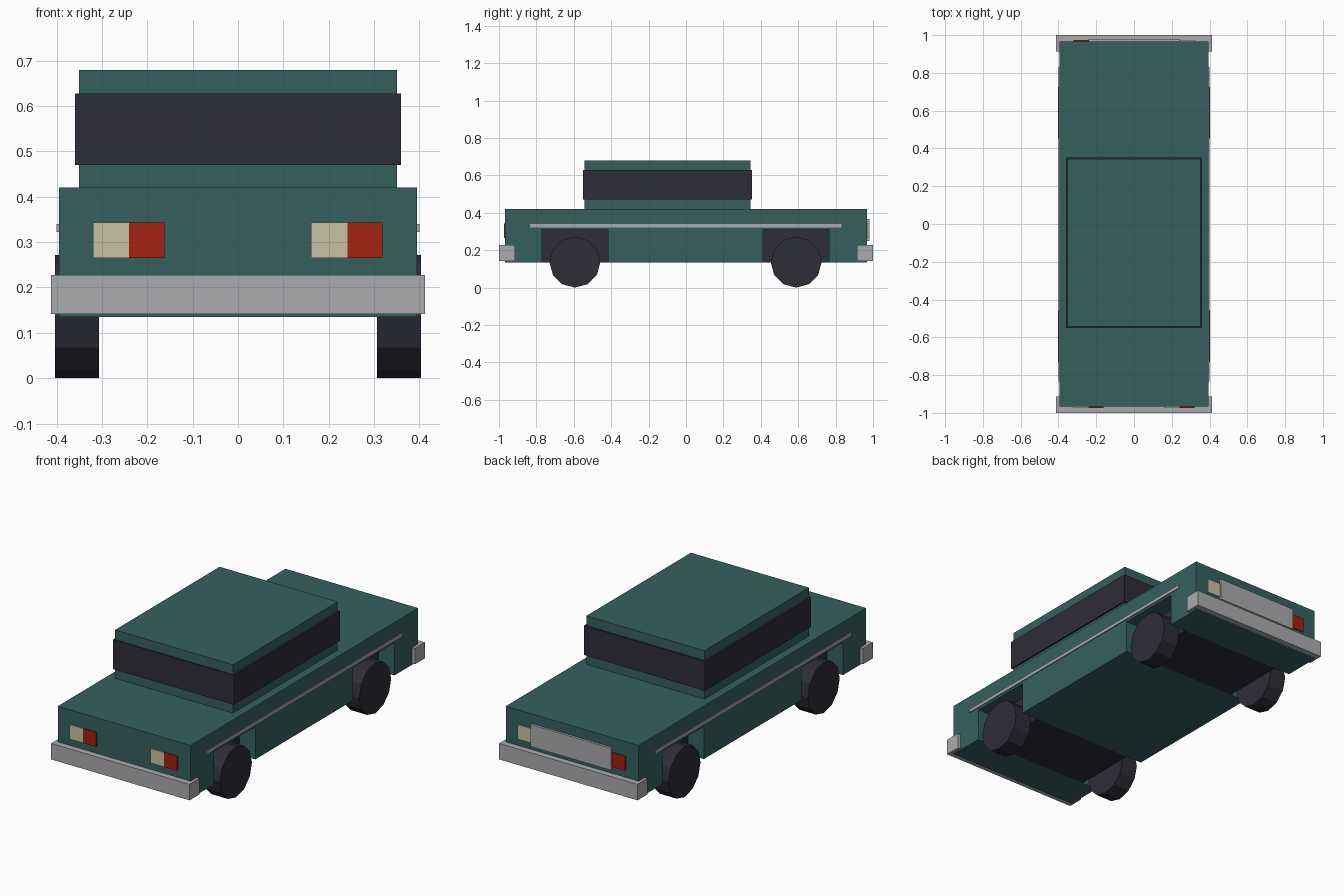
import bpy, bmesh, math
from mathutils import Matrix

if "Cube" in bpy.data.objects:
    bpy.data.objects.remove(bpy.data.objects["Cube"])


def material(name, rgb):
    m = bpy.data.materials.new(name)
    m.diffuse_color = (*rgb, 1)
    m.use_nodes = True
    m.node_tree.nodes["Principled BSDF"].inputs["Base Color"].default_value = m.diffuse_color
    return m


TEAL = material("teal_paint", (0.036, 0.118, 0.114))
DARK = material("dark_glass_and_rubber", (0.027, 0.026, 0.038))
GREY = material("grey_trim", (0.41, 0.41, 0.43))
CREAM = material("cream_lamp", (0.59, 0.53, 0.37))
RED = material("red_lamp", (0.36, 0.015, 0.005))


def finish(name, bm, mat):
    bmesh.ops.recalc_face_normals(bm, faces=bm.faces)
    me = bpy.data.meshes.new(name)
    bm.to_mesh(me)
    bm.free()
    me.materials.append(mat)
    ob = bpy.data.objects.new(name, me)
    bpy.context.collection.objects.link(ob)
    return ob


def box(name, x, y, z, mat):
    """Box from (min, max) ranges on each axis."""
    bm = bmesh.new()
    size = Matrix.Diagonal((x[1] - x[0], y[1] - y[0], z[1] - z[0], 1))
    mid = Matrix.Translation((sum(x) / 2, sum(y) / 2, sum(z) / 2))
    bmesh.ops.create_cube(bm, size=1, matrix=mid @ size)
    return finish(name, bm, mat)


def wheel(name, x, y):
    # twelve-sided, with a corner touching the ground
    bm = bmesh.new()
    place = Matrix.Translation((x, y, 0.136)) @ Matrix.Rotation(math.pi / 2, 4, 'Y')
    bmesh.ops.create_cone(bm, cap_ends=True, segments=12, radius1=0.136,
                          radius2=0.136, depth=0.097, matrix=place)
    return finish(name, bm, DARK)


# lower body: side profile with two wheel notches, extruded across the width
LOW, HIGH, ARCH = 0.135, 0.42, 0.31
WELLS = [(-0.77, -0.417), (0.412, 0.765)]
profile = [(-0.967, HIGH), (-0.967, LOW)]
for a, b in WELLS:
    profile += [(a, LOW), (a, ARCH), (b, ARCH), (b, LOW)]
profile += [(0.967, LOW), (0.967, HIGH)]
bm = bmesh.new()
face = bm.faces.new([bm.verts.new((-0.395, y, z)) for y, z in profile])
ext = bmesh.ops.extrude_face_region(bm, geom=[face])
bmesh.ops.translate(bm, vec=(0.79, 0, 0),
                    verts=[v for v in ext["geom"] if isinstance(v, bmesh.types.BMVert)])
finish("lower_body", bm, TEAL)

# dark blocks between the wheels
for label, well in zip(("front", "rear"), WELLS):
    box(label + "_wheel_well", (-0.3, 0.3), well, (LOW, ARCH), DARK)

# cabin and window band
box("cabin", (-0.351, 0.351), (-0.543, 0.345), (HIGH, 0.68), TEAL)
box("window_band", (-0.36, 0.36), (-0.55, 0.353), (0.47, 0.628), DARK)

# wheels and side trim
for side, s in (("left", -1), ("right", 1)):
    wheel(side + "_front_wheel", s * 0.355, -0.594)
    wheel(side + "_rear_wheel", s * 0.355, 0.589)
    box(side + "_side_trim", sorted((s * 0.394, s * 0.4)), (-0.835, 0.832),
        (0.322, 0.34), GREY)

# bumpers
box("front_bumper", (-0.412, 0.412), (-1, -0.914), (0.142, 0.228), GREY)
box("rear_bumper", (-0.412, 0.412), (0.914, 1), (0.142, 0.228), GREY)

# lamps: cream half on the left, red half on the right, as seen from each end
for label, d in (("front", -1), ("rear", 1)):
    depth = sorted((d * 0.966, d * 0.973))
    for x0 in (-0.32, 0.161):
        for mat, a, b in ((CREAM, 0, 0.08), (RED, 0.08, 0.158)):
            xs = sorted((-d * (x0 + a), -d * (x0 + b)))
            box(label + "_lamp", xs, depth, (0.265, 0.343), mat)

# rear panel between the lamps
box("rear_panel", (-0.24, 0.24), (0.966, 0.98), (0.25, 0.368), GREY)
